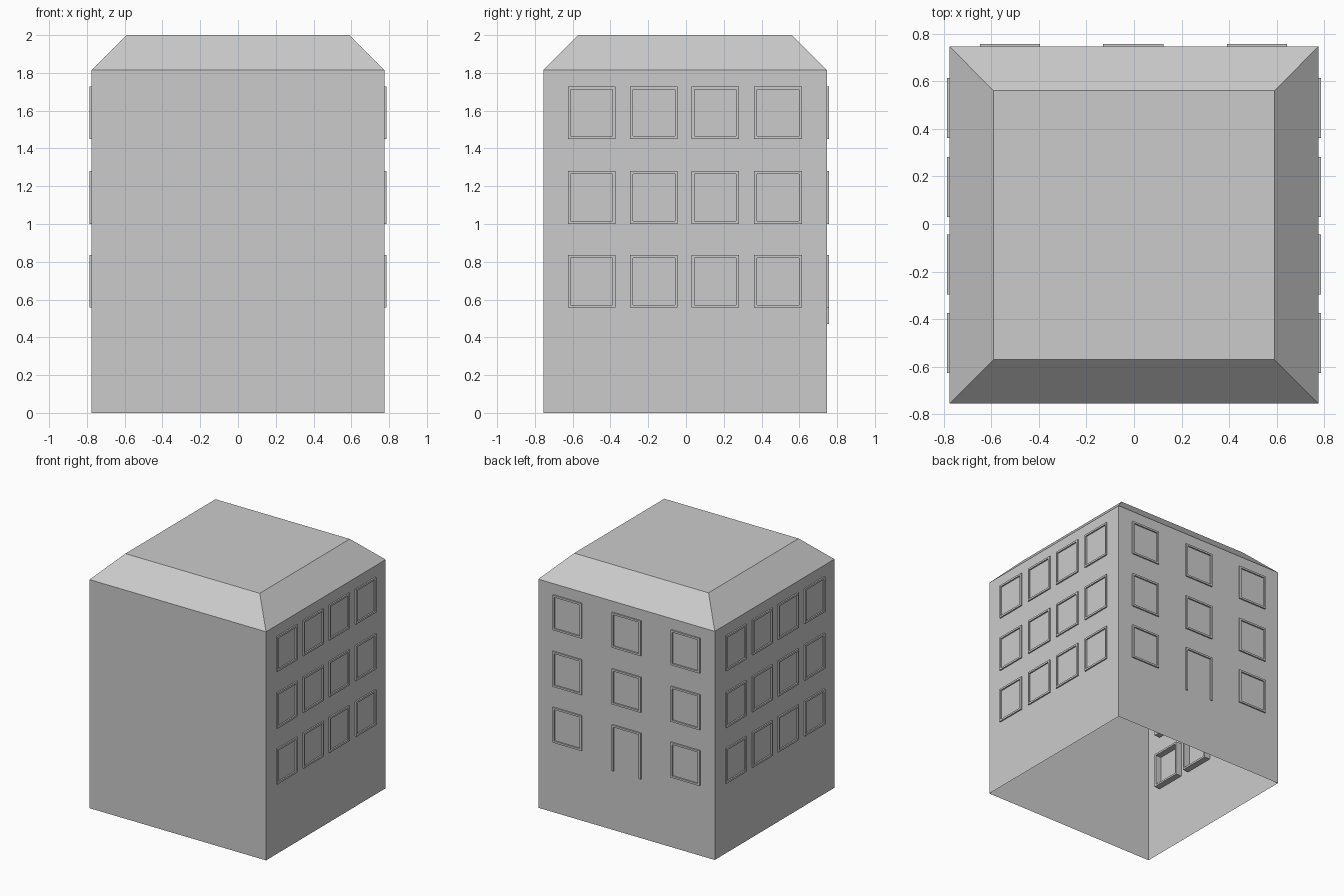
import bpy, bmesh

if "Cube" in bpy.data.objects:
    bpy.data.objects.remove(bpy.data.objects["Cube"])

X, Y0, Y1 = 0.775, -0.755, 0.746      # wall planes
EAVE, TOP = 1.815, 2.0
OUT, DEEP, BAR = 0.011, 0.05, 0.015   # frame projection, inward depth, bar width


def finish(name, bm):
    bmesh.ops.recalc_face_normals(bm, faces=bm.faces)
    me = bpy.data.meshes.new(name)
    bm.to_mesh(me)
    bm.free()
    ob = bpy.data.objects.new(name, me)
    bpy.context.collection.objects.link(ob)
    return ob


# Shell: open-bottomed walls with a sloped roof edge and flat top
bm = bmesh.new()
rings = []
for x, y0, y1, z in [(X, Y0, Y1, 0), (X, Y0, Y1, EAVE), (0.59, -0.57, 0.56, TOP)]:
    rings.append([bm.verts.new(p) for p in
                  [(-x, y0, z), (x, y0, z), (x, y1, z), (-x, y1, z)]])
for a, b in zip(rings, rings[1:]):
    for i in range(4):
        j = (i + 1) % 4
        bm.faces.new((a[i], a[j], b[j], b[i]))
bm.faces.new(rings[-1])
finish("building_shell", bm)


def frame(name, place, u0, u1, z0, z1, closed=True):
    """Hollow frame; place(u, d, z) maps wall coordinates, d = outward."""
    outer = [(u0, z0), (u0, z1), (u1, z1), (u1, z0)]
    zi = z0 + BAR if closed else z0
    inner = [(u0 + BAR, zi), (u0 + BAR, z1 - BAR), (u1 - BAR, z1 - BAR), (u1 - BAR, zi)]
    bm = bmesh.new()
    of, nf, ob, nb = [[bm.verts.new(place(u, d, z)) for u, z in loop]
                      for d in (OUT, -DEEP) for loop in (outer, inner)]
    for i in range(4 if closed else 3):
        j = (i + 1) % 4
        for a, b in ((of, nf), (nf, nb), (nb, ob), (ob, of)):
            bm.faces.new((a[i], a[j], b[j], b[i]))
    if not closed:                    # cap the two leg ends
        for i in (0, 3):
            bm.faces.new((of[i], nf[i], nb[i], ob[i]))
    return finish(name, bm)


def back(u, d, z):
    return (u, Y1 + d, z)


rows = [(0.557, 0.836), (1.0, 1.28), (1.45, 1.728)]

# Side windows: four columns on each side
for side, s in (("right", 1), ("left", -1)):
    for r, (z0, z1) in enumerate(rows):
        for c, y in enumerate((-0.5, -0.17, 0.155, 0.487)):
            frame(f"{side}_window_{r}_{c}", lambda u, d, z: (s * (X + d), u, z),
                  y - 0.126, y + 0.126, z0, z1)

# Back windows, with a doorway frame at the bottom centre
for r, (z0, z1) in enumerate(rows):
    for c, x in enumerate((-0.521, -0.003, 0.517)):
        if r == 0 and c == 1:
            frame("door_frame", back, x - 0.127, x + 0.127, 0.47, z1, False)
        else:
            frame(f"back_window_{r}_{c}", back, x - 0.127, x + 0.127, z0, z1)
